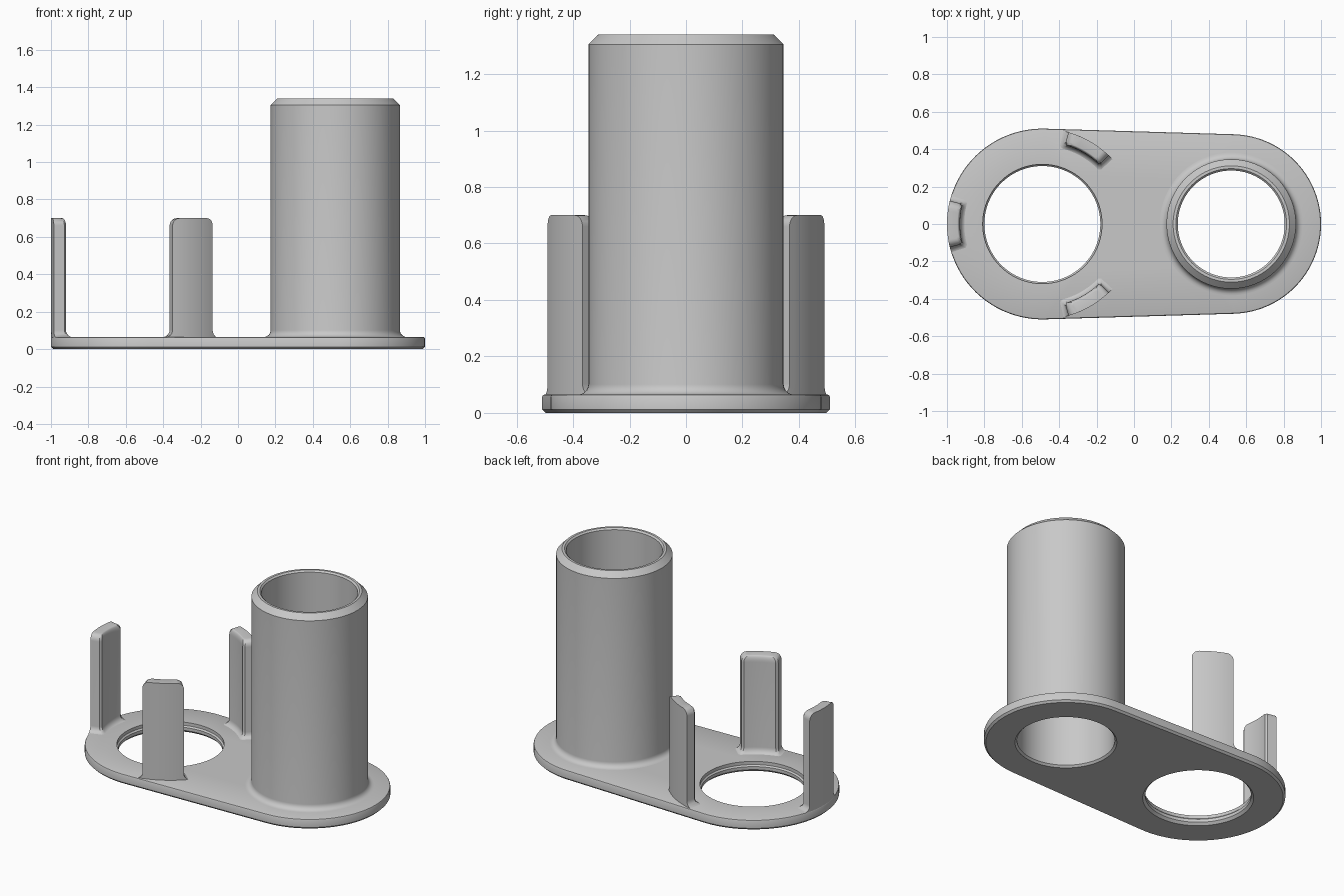
import bpy, bmesh, math
from math import sin, cos, pi, radians

if "Cube" in bpy.data.objects:
    bpy.data.objects.remove(bpy.data.objects["Cube"], do_unlink=True)

grey = bpy.data.materials.new("light grey")
grey.use_nodes = True
COLOUR = (0.58, 0.58, 0.58, 1)
grey.diffuse_color = COLOUR
grey.node_tree.nodes["Principled BSDF"].inputs["Base Color"].default_value = COLOUR

BIG, BIG_R = -0.49, 0.51       # open end of the plate
SMALL, SMALL_R = 0.52, 0.48    # tube end of the plate
TOP = 0.065                    # plate thickness
BORE = 0.286
SEG = 96


def finish(name, bm):
    bmesh.ops.recalc_face_normals(bm, faces=bm.faces)
    mesh = bpy.data.meshes.new(name)
    bm.to_mesh(mesh)
    bm.free()
    obj = bpy.data.objects.new(name, mesh)
    bpy.context.collection.objects.link(obj)
    mesh.materials.append(grey)
    bpy.ops.object.select_all(action='DESELECT')
    obj.select_set(True)
    bpy.context.view_layer.objects.active = obj
    bpy.ops.object.shade_smooth_by_angle(angle=radians(32))
    return obj


def loft(bm, rings, wrap=False):
    """Bridge a stack of closed rings with quads; return the vertex loops."""
    loops = [[bm.verts.new(p) for p in ring] for ring in rings]
    pairs = list(zip(loops, loops[1:]))
    if wrap:
        pairs.append((loops[-1], loops[0]))
    for a, b in pairs:
        n = len(a)
        for i in range(n):
            j = (i + 1) % n
            bm.faces.new((a[i], a[j], b[j], b[i]))
    return loops


def circle(cx, r, z):
    return [(cx + r * cos(2 * pi * i / SEG), r * sin(2 * pi * i / SEG), z)
            for i in range(SEG)]


def outline(inset, z):
    """Two unequal round ends joined by their tangents."""
    a = math.acos((BIG_R - SMALL_R) / (SMALL - BIG))
    n = SEG // 2
    pts = []
    for cx, r, start, sweep in ((SMALL, SMALL_R, -a, 2 * a),
                                (BIG, BIG_R, a, 2 * (pi - a))):
        for i in range(n + 1):
            t = start + sweep * i / n
            pts.append((cx + (r - inset) * cos(t), (r - inset) * sin(t), z))
    return pts


def cap(bm, loops, normal):
    edges = [bm.edges.get((l[i - 1], l[i])) for l in loops for i in range(len(l))]
    bmesh.ops.triangle_fill(bm, use_beauty=True, edges=edges, normal=normal)


# Base plate with its two openings
bm = bmesh.new()
rim = loft(bm, [outline(*p) for p in
                ((0.012, 0), (0, 0.012), (0, TOP - 0.008), (0.003, TOP - 0.002), (0.008, TOP))])
opening = loft(bm, [circle(BIG, *p) for p in
                    ((0.325, 0), (0.31, 0.015), (0.31, 0.035), (0.319, 0.044), (0.319, TOP))])
bore = loft(bm, [circle(SMALL, *p) for p in ((BORE + 0.012, 0), (BORE, 0.012), (BORE, TOP))])
cap(bm, [rim[0], opening[0], bore[0]], (0, 0, -1))
cap(bm, [rim[-1], opening[-1], bore[-1]], (0, 0, 1))
finish("base_plate", bm)

# Tube with a filleted foot and a chamfered mouth
FILLET = 0.036
profile = [(BORE, TOP)]
for k in range(7):
    t = k * pi / 12
    profile.append((0.346 + FILLET * (1 - sin(t)), TOP + FILLET * (1 - cos(t))))
profile += [(0.346, 1.305), (0.311, 1.34), (BORE + 0.01, 1.34), (BORE, 1.33)]
bm = bmesh.new()
loft(bm, [circle(SMALL, r, z) for r, z in profile], wrap=True)
finish("tube", bm)


def arm_ring(mid, half, inner, z):
    """Curved bar section, with its two inner corners cut off."""
    cut, n = 0.012, 12
    w = half / BIG_R
    pts = [(BIG_R, w * (2 * i / n - 1)) for i in range(n + 1)]
    pts.append((inner + cut, w))
    pts += [(inner, (w - cut / inner) * (1 - 2 * i / n)) for i in range(n + 1)]
    pts.append((inner + cut, -w))
    return [(BIG + r * cos(mid + t), r * sin(mid + t), z) for r, t in pts]


# Three upright arms around the open end
HALF, INNER, TIP, ROUND = 0.125, 0.44, 0.7, 0.04
for name, degrees in (("right_arm", 180), ("back_arm", 60), ("front_arm", -60)):
    mid = radians(degrees)
    rings = []
    for k in range(7):
        t = k * pi / 12
        flare = ROUND * (1 - sin(t))
        rings.append(arm_ring(mid, HALF + flare, INNER - flare * 0.8,
                              TOP - 0.002 + ROUND * (1 - cos(t))))
    for k in range(7):
        t = k * pi / 12
        rings.append(arm_ring(mid, HALF - ROUND * (1 - cos(t)),
                              INNER + 0.014 * (1 - cos(t)), TIP - ROUND * (1 - sin(t))))
    bm = bmesh.new()
    loops = loft(bm, rings)
    bm.faces.new(loops[0])
    bm.faces.new(loops[-1])
    finish(name, bm)
